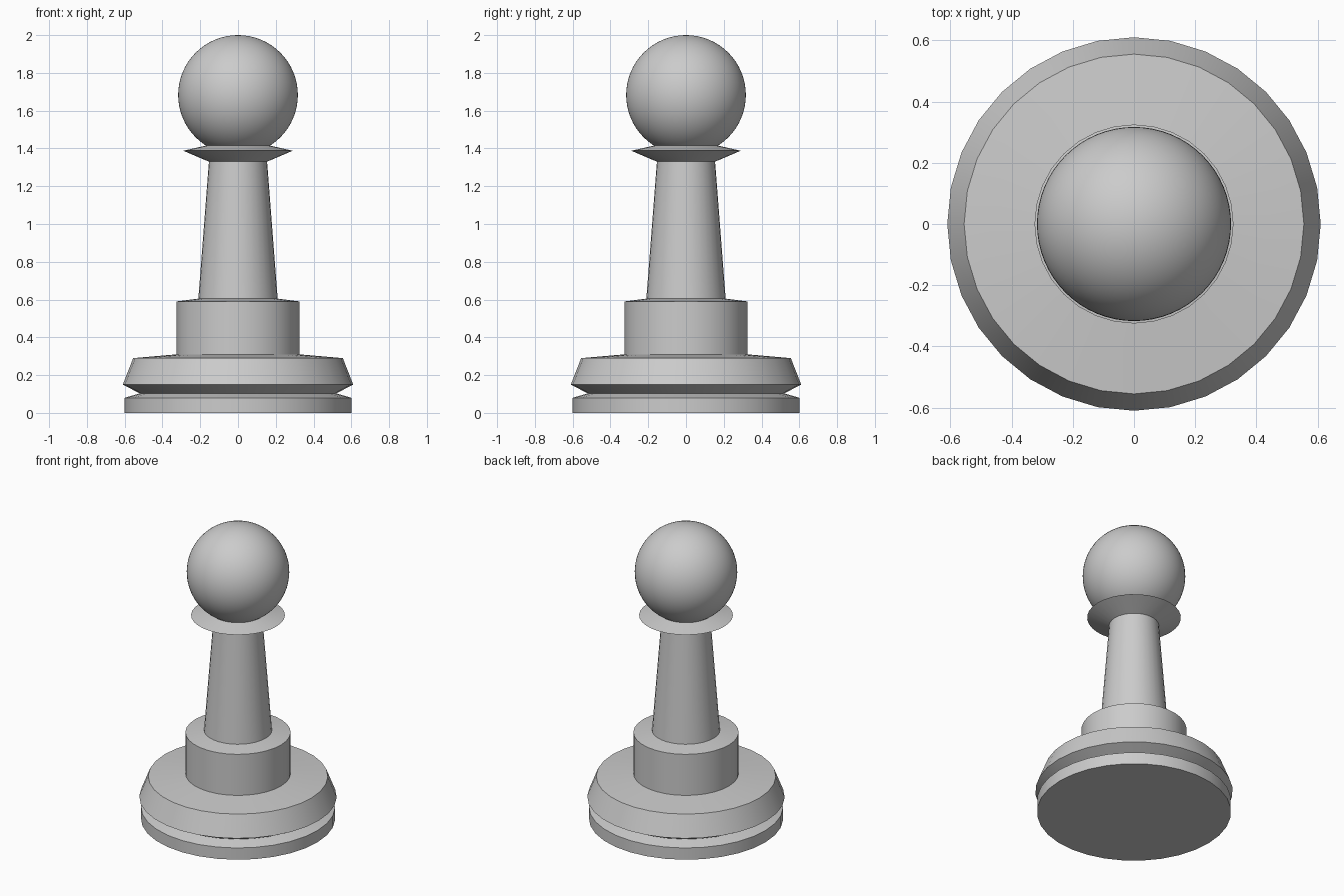
import bpy, bmesh, math

if "Cube" in bpy.data.objects:
    bpy.data.objects.remove(bpy.data.objects["Cube"])

SIDES = 32


def finish(obj):
    bpy.ops.object.select_all(action='DESELECT')
    obj.select_set(True)
    bpy.context.view_layer.objects.active = obj
    bpy.ops.object.shade_smooth_by_angle(angle=math.radians(40))


def lathe(name, profile):
    """Spin (radius, height) points around z; cap both ends."""
    bm = bmesh.new()
    rings = []
    for r, z in profile:
        rings.append([bm.verts.new((r * math.cos(2 * math.pi * i / SIDES),
                                    r * math.sin(2 * math.pi * i / SIDES), z))
                      for i in range(SIDES)])
    for low, high in zip(rings, rings[1:]):
        for i in range(SIDES):
            j = (i + 1) % SIDES
            bm.faces.new((low[i], low[j], high[j], high[i]))
    bm.faces.new(rings[0][::-1])
    bm.faces.new(rings[-1])
    mesh = bpy.data.meshes.new(name)
    bm.to_mesh(mesh)
    bm.free()
    obj = bpy.data.objects.new(name, mesh)
    bpy.context.collection.objects.link(obj)
    finish(obj)
    return obj


# turned body: grooved foot, stepped drum, tapered stem, collar and neck
lathe("body", [
    (0.60, 0.00), (0.60, 0.08), (0.52, 0.103), (0.61, 0.15), (0.555, 0.29),
    (0.325, 0.31), (0.325, 0.59), (0.21, 0.605), (0.154, 1.33),
    (0.29, 1.388), (0.16, 1.417), (0.16, 1.44),
])

# round head
bpy.ops.mesh.primitive_uv_sphere_add(segments=64, ring_count=32, radius=0.317,
                                     location=(0, 0, 1.683))
head = bpy.context.object
head.name = "head"
finish(head)
